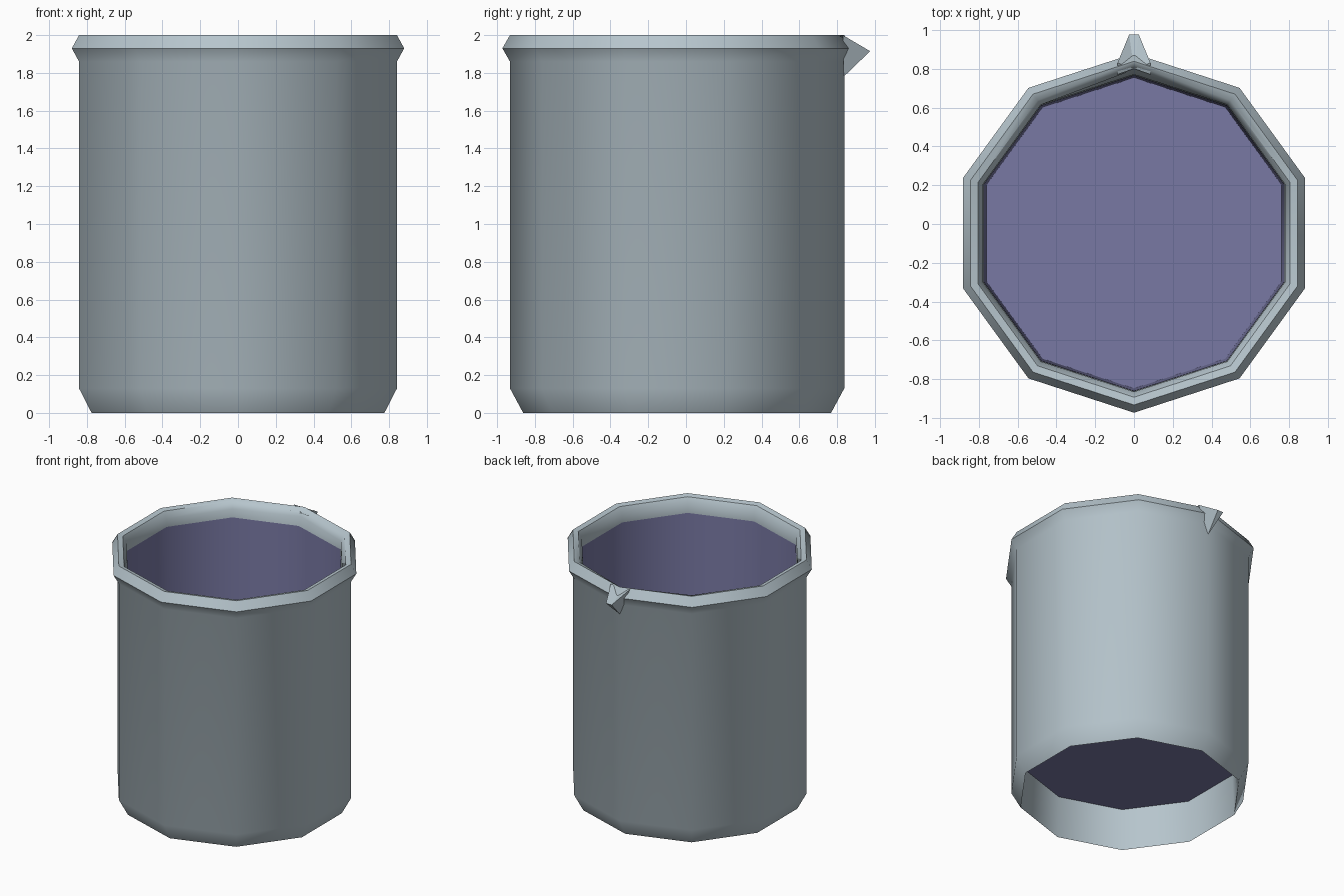
import bpy, bmesh, math

if "Cube" in bpy.data.objects:
    bpy.data.objects.remove(bpy.data.objects["Cube"])

SIDES, CY = 10, -0.047


def material(name, rgb):
    m = bpy.data.materials.new(name)
    m.diffuse_color = (*rgb, 1)
    m.use_nodes = True
    m.node_tree.nodes["Principled BSDF"].inputs["Base Color"].default_value = m.diffuse_color
    return m


grey = material("pale grey glass", (0.47, 0.56, 0.61))
purple = material("muted purple", (0.19, 0.19, 0.37))


def finish(bm, name, mat, angle=42):
    me = bpy.data.meshes.new(name)
    bm.to_mesh(me)
    bm.free()
    me.materials.append(mat)
    ob = bpy.data.objects.new(name, me)
    bpy.context.collection.objects.link(ob)
    bpy.ops.object.select_all(action='DESELECT')
    ob.select_set(True)
    bpy.context.view_layer.objects.active = ob
    if angle:
        bpy.ops.object.shade_smooth_by_angle(angle=math.radians(angle))
    return ob


def lathe(name, profile, mat, cap=False, nudge=()):
    """Spin (radius, z) points; corners point along +y and -y."""
    bm = bmesh.new()
    rings = []
    for k, (r, z) in enumerate(profile):
        ring = []
        for i in range(SIDES):
            a = math.pi / 2 + 2 * math.pi * i / SIDES
            d = 0.025 if i == 0 and k in nudge else 0
            ring.append(bm.verts.new((r * math.cos(a), CY + r * math.sin(a) + d, z)))
        rings.append(ring)
    for lo, hi in zip(rings, rings[1:]):
        for i in range(SIDES):
            j = (i + 1) % SIDES
            bm.faces.new((lo[i], lo[j], hi[j], hi[i]))
    if cap:
        bm.faces.new(rings[0])
    return finish(bm, name, mat)


# outer wall, rolled rim and inner lip, with open foot underneath
lathe("beaker_body", [(0.80, 0.33), (0.815, 0.0), (0.885, 0.13), (0.885, 1.86),
                      (0.925, 1.93), (0.885, 2.0), (0.845, 1.99),
                      (0.817, 1.94), (0.817, 1.87)], grey, nudge=(6, 7))

# inside lining with raised floor
lathe("inner_lining", [(0.80, 0.33), (0.814, 1.875)], purple, cap=True)

# pouring spout: small pinched channel
bm = bmesh.new()
p = [bm.verts.new(c) for c in (
    (-0.085, 0.83, 2.0), (0.085, 0.83, 2.0), (0, 0.835, 1.78),
    (-0.025, 0.975, 1.915), (0.025, 0.975, 1.915),
    (0, 0.80, 1.965), (-0.085, 0.77, 1.975), (0.085, 0.77, 1.975))]
for f in ((0, 3, 2), (1, 2, 4), (3, 4, 2), (0, 5, 3), (5, 4, 3),
          (5, 1, 4), (6, 5, 0), (7, 1, 5)):
    bm.faces.new([p[i] for i in f])
bmesh.ops.recalc_face_normals(bm, faces=bm.faces)
finish(bm, "pouring_spout", grey, 0)
